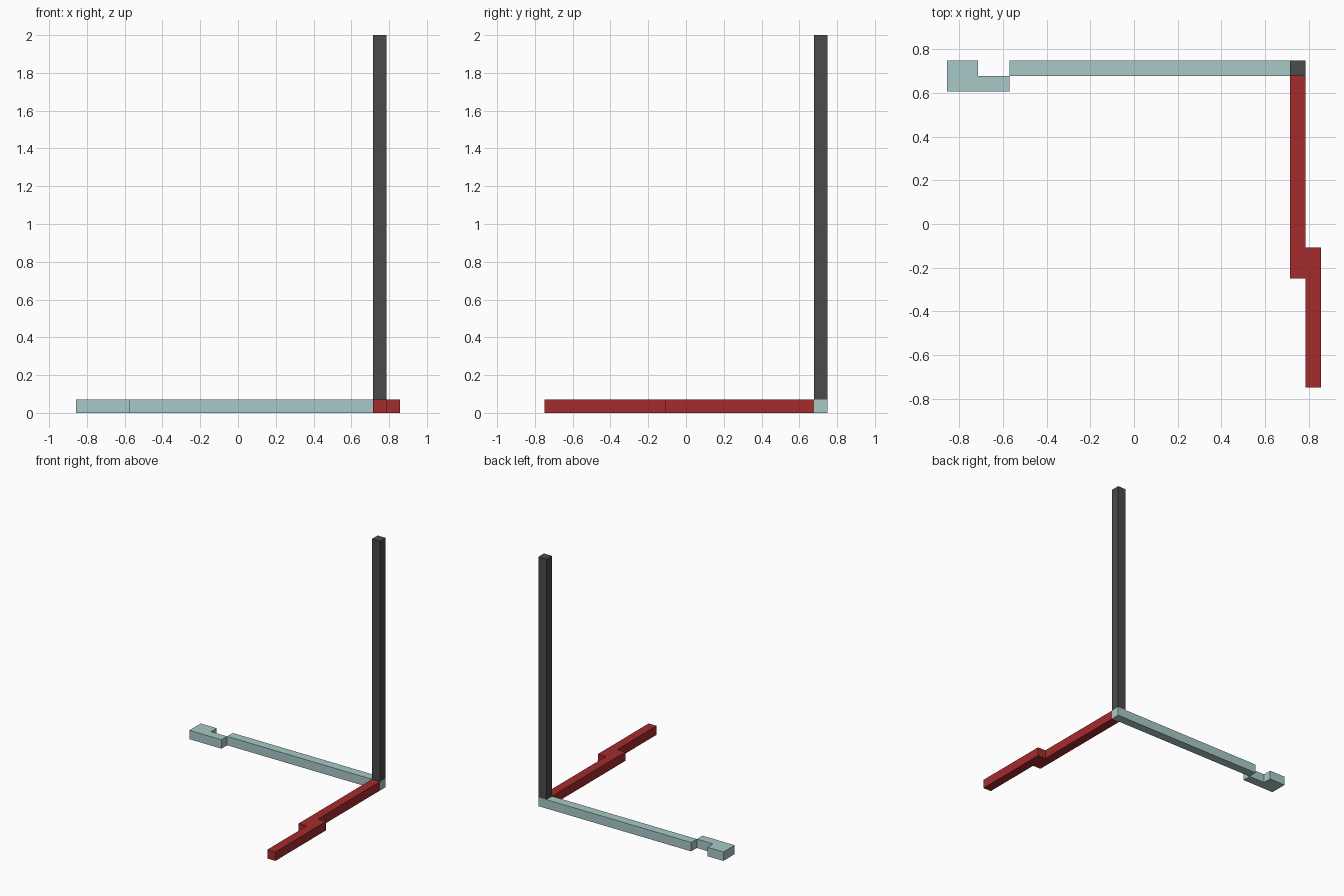
import bpy, bmesh

if "Cube" in bpy.data.objects:
    bpy.data.objects.remove(bpy.data.objects["Cube"])

U = 1 / 14  # every part sits on a grid of this bar thickness


def material(name, rgb):
    m = bpy.data.materials.new(name)
    m.diffuse_color = (*rgb, 1)
    m.use_nodes = True
    m.node_tree.nodes["Principled BSDF"].inputs["Base Color"].default_value = m.diffuse_color
    return m


def prism(name, outline, z0, z1, mat):
    """Extrude a counter-clockwise plan outline (grid units) from z0 to z1."""
    bm = bmesh.new()
    face = bm.faces.new([bm.verts.new((x * U, y * U, z0 * U)) for x, y in outline])
    top = bmesh.ops.extrude_face_region(bm, geom=[face])["geom"]
    bmesh.ops.translate(bm, vec=(0, 0, (z1 - z0) * U),
                        verts=[g for g in top if isinstance(g, bmesh.types.BMVert)])
    bmesh.ops.recalc_face_normals(bm, faces=bm.faces)
    mesh = bpy.data.meshes.new(name)
    bm.to_mesh(mesh)
    bm.free()
    mesh.materials.append(mat)
    bpy.context.collection.objects.link(bpy.data.objects.new(name, mesh))


def rect(x0, y0, x1, y1):
    return [(x0, y0), (x1, y0), (x1, y1), (x0, y1)]


teal = material("pale teal", (0.392, 0.584, 0.571))
red = material("dark red", (0.366, 0.024, 0.027))
grey = material("dark grey", (0.069, 0.069, 0.069))

# Upright post standing on the corner
prism("post", rect(10, 9.5, 11, 10.5), 1, 28, grey)

# Long back arm, running under the post
prism("back_arm", rect(-8, 9.5, 11, 10.5), 0, 1, teal)

# L-shaped hook at the end of the back arm
prism("back_arm_hook",
      [(-12, 8.5), (-8, 8.5), (-8, 9.5), (-10, 9.5), (-10, 10.5), (-12, 10.5)], 0, 1, teal)

# Side arm stepping outwards by one bar width
prism("side_arm",
      [(10, -3.5), (11, -3.5), (11, -10.5), (12, -10.5),
       (12, -1.5), (11, -1.5), (11, 9.5), (10, 9.5)], 0, 1, red)
